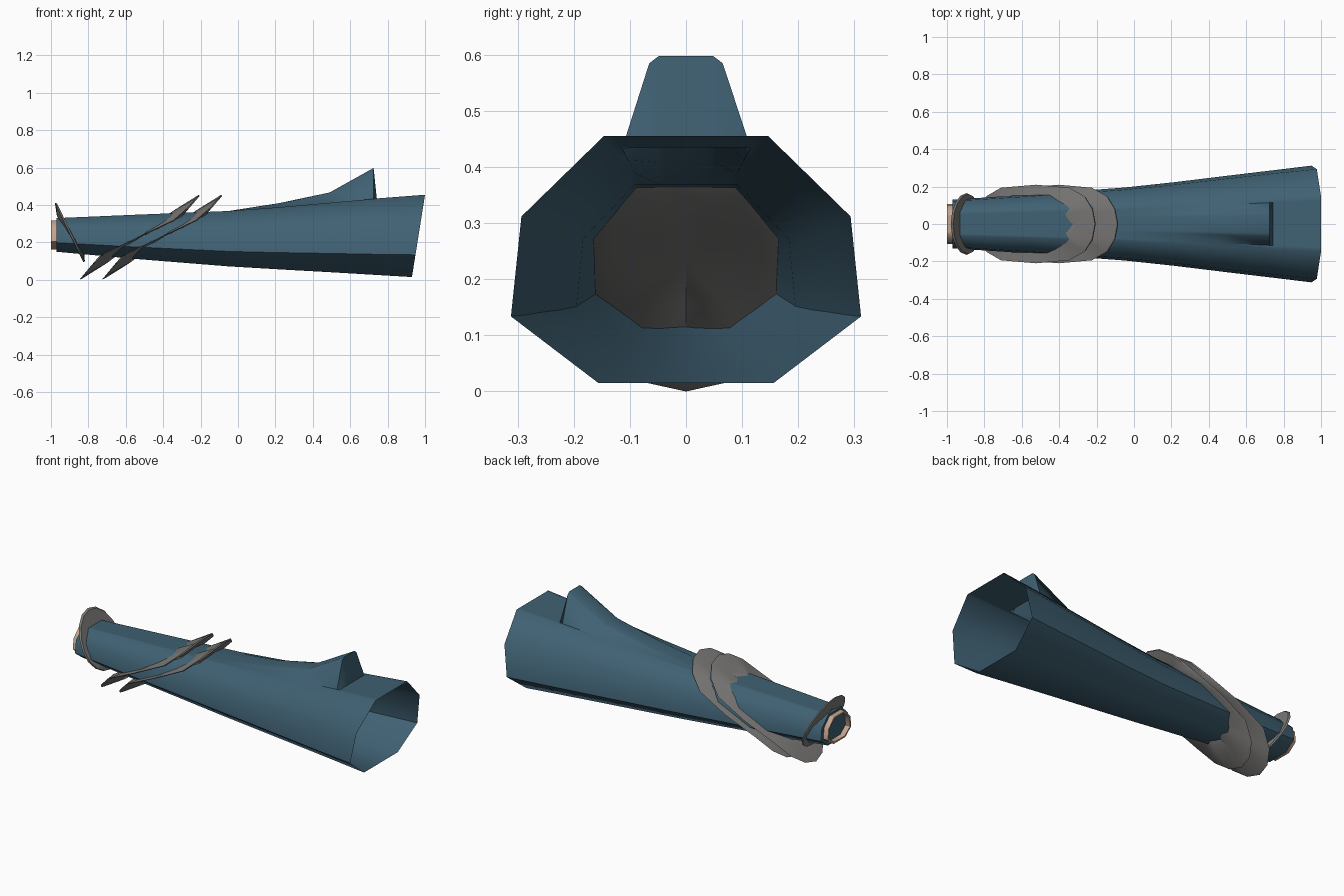
import bpy, bmesh
from math import sin, cos, pi, radians

if "Cube" in bpy.data.objects:
    bpy.data.objects.remove(bpy.data.objects["Cube"], do_unlink=True)


def material(name, rgb):
    m = bpy.data.materials.new(name)
    m.use_nodes = True
    m.diffuse_color = (*rgb, 1)
    bsdf = m.node_tree.nodes["Principled BSDF"]
    bsdf.inputs["Base Color"].default_value = (*rgb, 1)
    bsdf.inputs["Roughness"].default_value = 0.8
    return m


BLUE = material("slate blue cloth", (0.05, 0.118, 0.17))
GREY = material("grey metal", (0.2, 0.195, 0.19))
SKIN = material("tan lining", (0.55, 0.38, 0.28))


def loft(name, rings, mat, start=None, end=None, closed=False, angle=50):
    """Bridge rings of points; start/end are optional centre points for fan caps."""
    bm = bmesh.new()
    loops = [[bm.verts.new(p) for p in r] for r in rings]
    n = len(loops[0])
    pairs = list(zip(loops, loops[1:]))
    if closed:
        pairs.append((loops[-1], loops[0]))
    for a, b in pairs:
        for i in range(n):
            j = (i + 1) % n
            bm.faces.new((a[i], a[j], b[j], b[i]))
    for centre, loop in ((start, loops[0]), (end, loops[-1])):
        if centre:
            c = bm.verts.new(centre)
            for i in range(n):
                bm.faces.new((c, loop[i], loop[(i + 1) % n]))
    bmesh.ops.remove_doubles(bm, verts=bm.verts, dist=0.0005)
    bmesh.ops.recalc_face_normals(bm, faces=bm.faces)
    me = bpy.data.meshes.new(name)
    bm.to_mesh(me)
    bm.free()
    me.materials.append(mat)
    ob = bpy.data.objects.new(name, me)
    bpy.context.collection.objects.link(ob)
    bpy.ops.object.select_all(action="DESELECT")
    ob.select_set(True)
    bpy.context.view_layer.objects.active = ob
    bpy.ops.object.shade_smooth_by_angle(angle=radians(angle))
    return ob


def section(x, low, high, w, bump=0.0, lean=0.0):
    """Eight-sided sleeve section with a raised crest on its flat top."""
    h = high - low
    half = [(0.5 * w, low), (w, low + 0.27 * h), (0.94 * w, low + 0.675 * h),
            (0.47 * w, high), (0.4 * w, high),
            (0.23 * w, high + 0.92 * bump), (0.17 * w, high + bump)]
    outline = half + [(-y, z) for y, z in reversed(half)]
    return [(x + lean * (z - low) / h, y, z) for y, z in outline]


# Flared sleeve, open at the wide end and closed at the narrow one
loft("sleeve", [
    section(-0.97, 0.15, 0.33, 0.13),
    section(-0.55, 0.112, 0.348, 0.158),
    section(-0.05, 0.072, 0.368, 0.195),
    section(0.22, 0.056, 0.388, 0.224, 0.022),
    section(0.49, 0.041, 0.412, 0.257, 0.055),
    section(0.725, 0.027, 0.433, 0.285, 0.165),
    section(0.742, 0.026, 0.435, 0.287),
    section(0.93, 0.015, 0.455, 0.312, lean=0.07),
], BLUE, start=(-0.97, 0, 0.24))

# Thin lining rim at the narrow end
loft("lining_rim", [
    section(-0.968, 0.163, 0.318, 0.108),
    section(-1.0, 0.163, 0.318, 0.108),
    section(-1.0, 0.172, 0.309, 0.098),
    section(-0.968, 0.172, 0.309, 0.098),
], SKIN, closed=True)

SEGMENTS = 16


def blade_disc(name, cx, cz, width, up, down, bend, thick):
    """Slanted bent disc; its lips thicken backward on top and forward below."""
    def ring(scale, shift):
        pts = []
        for k in range(SEGMENTS):
            a = 2 * pi * k / SEGMENTS
            c = cos(a)
            dz = scale * c * (up if c > 0 else down)
            pts.append((cx + bend(dz) + shift(k, c), scale * width * sin(a), cz + dz))
        return pts

    def lip(k, c):
        # Scalloped lip, thin at the centre line
        centre = 0.3 if k % (SEGMENTS // 2) == 0 else 1.0
        return thick * abs(c) * centre + 0.008

    def back(k, c):
        return -lip(k, c) if c > 0 else -0.006

    def front(k, c):
        return lip(k, c) if c < 0 else 0.006

    loft(name, [
        ring(0.35, front), ring(0.66, front),
        ring(0.97, lambda k, c: 0.006), ring(1.0, lambda k, c: -0.004),
        ring(0.66, back), ring(0.35, back),
    ], GREY, start=(cx + 0.006, 0, cz), end=(cx - 0.006, 0, cz), angle=40)


def s_bend(dz):
    # Shallow slope through the middle, steeper at both lips
    d = abs(dz)
    x = 2.1 * d if d < 0.1 else 0.21 + 0.86 * (d - 0.1)
    return x if dz > 0 else -x


# Two nested arm blades
for label, x in (("rear", -0.52), ("front", -0.40)):
    blade_disc(label + "_arm_blade", x, 0.233, 0.21, 0.222, 0.233, s_bend, 0.065)

# Wrist blade leaning the other way
blade_disc("wrist_blade", -0.89, 0.235, 0.165, 0.178, 0.14,
           lambda dz: -0.48 * dz, 0.02)
